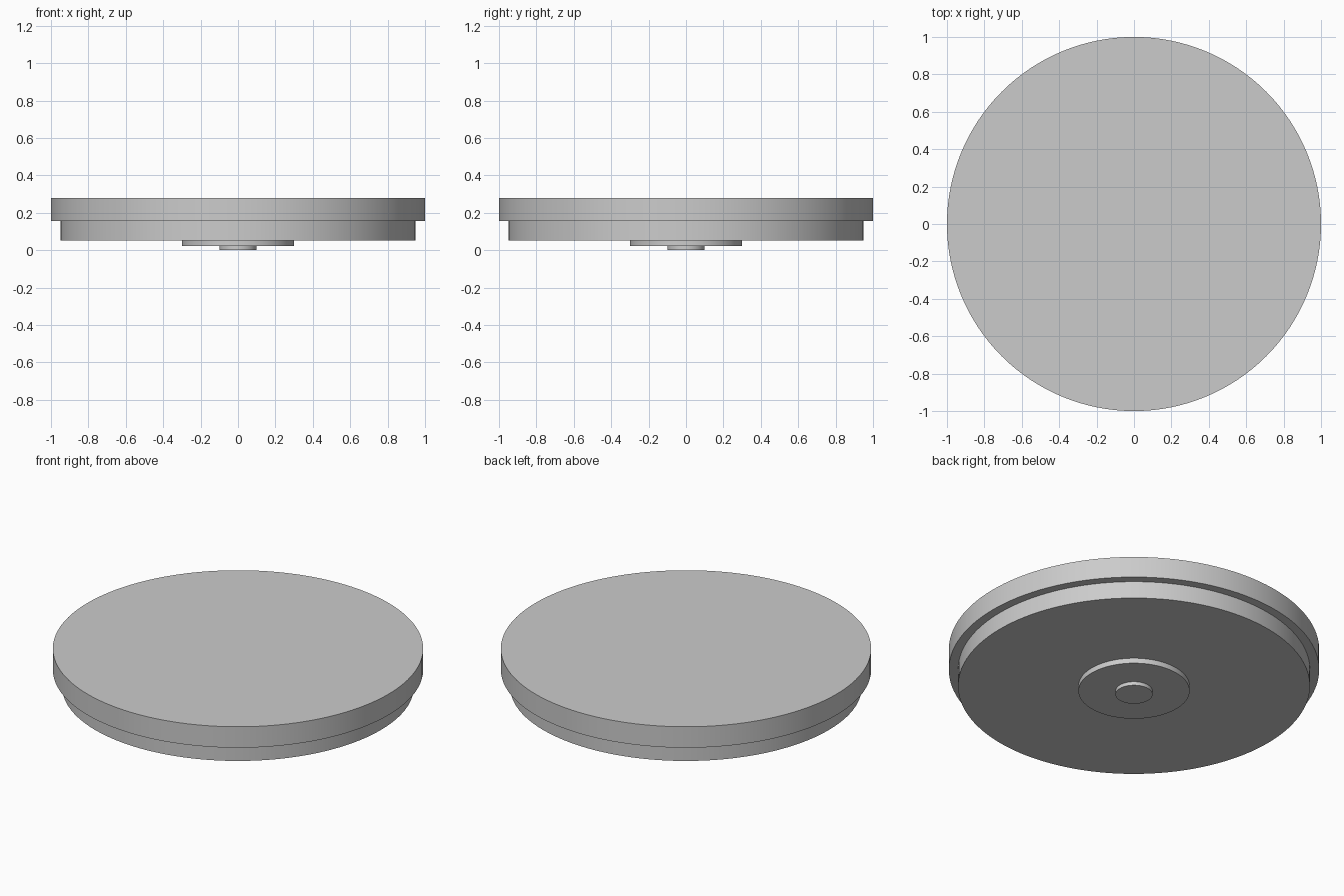
import bpy
import math

cube = bpy.data.objects.get("Cube")
if cube:
    bpy.data.objects.remove(cube, do_unlink=True)

# Single plain grey material
GREY = (0.6, 0.6, 0.6, 1.0)
grey = bpy.data.materials.new("light_grey")
grey.use_nodes = True
grey.diffuse_color = GREY
for node in grey.node_tree.nodes:
    if node.type == 'BSDF_PRINCIPLED':
        node.inputs["Base Color"].default_value = GREY


def disc(name, radius, bottom, top):
    """Upright round disc between two heights, smooth round its rim."""
    bpy.ops.mesh.primitive_cylinder_add(
        vertices=128, radius=radius, depth=top - bottom,
        location=(0, 0, (bottom + top) / 2))
    obj = bpy.context.object
    obj.name = obj.data.name = name
    obj.data.materials.append(grey)
    bpy.ops.object.shade_smooth_by_angle(angle=math.radians(30))
    return obj


# Stacked discs, from the bottom up
disc("centre_pin", 0.1, 0.0, 0.022)
disc("hub_plate", 0.3, 0.022, 0.053)
disc("lower_disc", 0.95, 0.053, 0.155)
disc("top_disc", 1.0, 0.155, 0.28)
